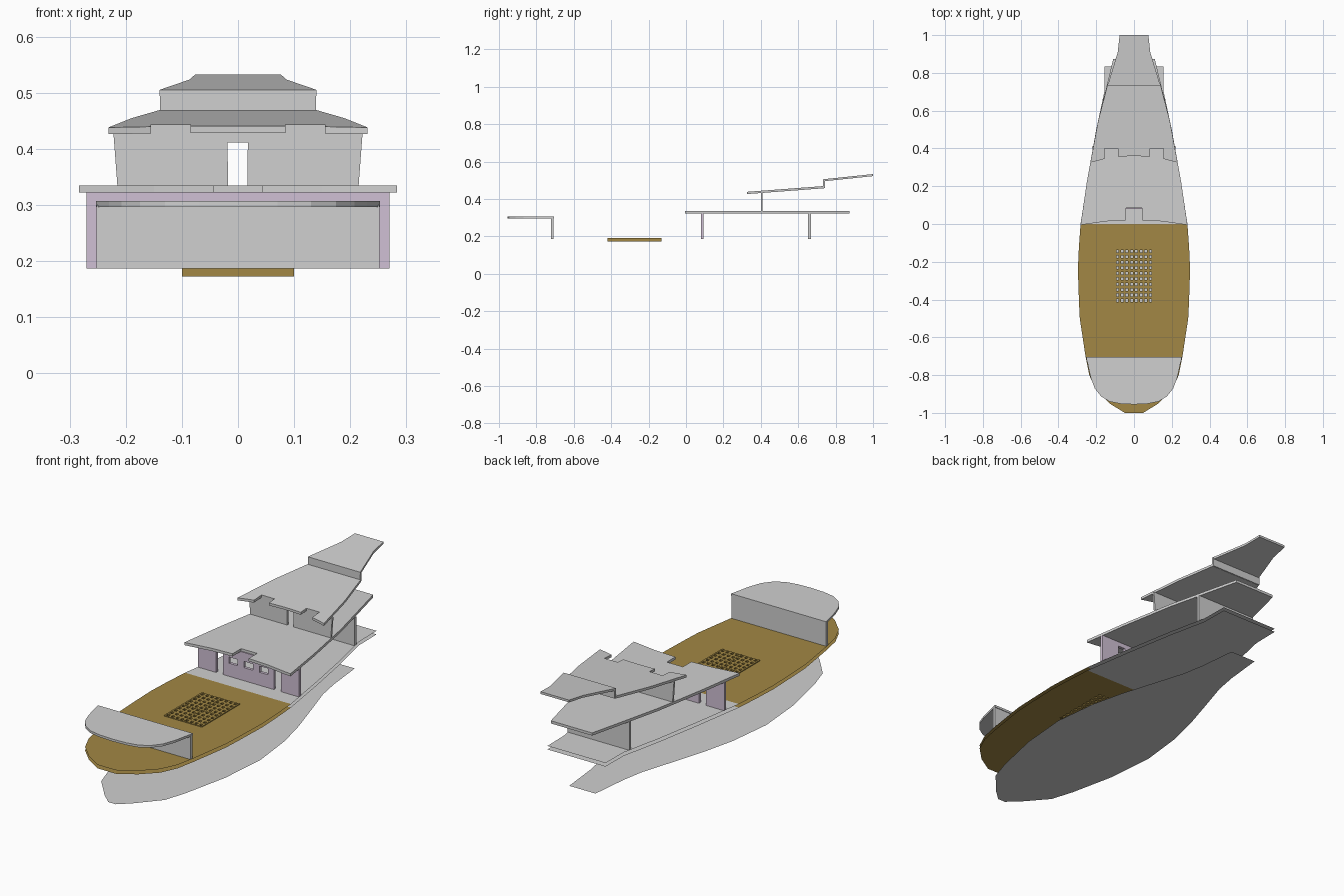
import bpy, bmesh

if "Cube" in bpy.data.objects:
    bpy.data.objects.remove(bpy.data.objects["Cube"], do_unlink=True)


def material(name, rgb):
    m = bpy.data.materials.new(name)
    m.use_nodes = True
    m.diffuse_color = (*rgb, 1)
    m.node_tree.nodes["Principled BSDF"].inputs["Base Color"].default_value = (*rgb, 1)
    return m


GREY = material("light grey", (0.63, 0.63, 0.63))
BROWN = material("deck brown", (0.36, 0.245, 0.058))
MAUVE = material("pale mauve", (0.63, 0.53, 0.66))


def finish(name, bm, *mats, solid=True):
    if solid:
        bmesh.ops.recalc_face_normals(bm, faces=bm.faces)
    mesh = bpy.data.meshes.new(name)
    bm.to_mesh(mesh)
    bm.free()
    for m in mats:
        mesh.materials.append(m)
    ob = bpy.data.objects.new(name, mesh)
    bpy.context.collection.objects.link(ob)
    return ob


def thicken(bm, offset):
    """Extrude every face of a flat panel by an offset vector."""
    ext = bmesh.ops.extrude_face_region(bm, geom=bm.faces[:], use_keep_orig=True)
    moved = [v for v in ext["geom"] if isinstance(v, bmesh.types.BMVert)]
    bmesh.ops.translate(bm, verts=moved, vec=offset)


def slab(name, half, height, thick, mat):
    """Symmetric plate from a half outline, its top following height(y)."""
    outline = half + [(-x, y) for x, y in reversed(half) if x > 0]
    bm = bmesh.new()
    bm.faces.new([bm.verts.new((x, y, height(y))) for x, y in outline])
    thicken(bm, (0, 0, -thick))
    return finish(name, bm, mat)


def panel(name, us, vs, is_hole, place, offset, mat):
    """Grid panel with missing cells, thickened."""
    bm = bmesh.new()
    grid = [[bm.verts.new(place(u, v)) for u in us] for v in vs]
    for j in range(len(vs) - 1):
        for i in range(len(us) - 1):
            if not is_hole(i, j):
                bm.faces.new((grid[j][i], grid[j][i + 1], grid[j + 1][i + 1], grid[j + 1][i]))
    for v in [v for v in bm.verts if not v.link_faces]:
        bm.verts.remove(v)
    thicken(bm, offset)
    return finish(name, bm, mat)


def wall(name, y, xs, zs, holes, mat, thick=0.014, flare=0.0):
    place = lambda x, z: (x * (1 + flare * (z - zs[0])), y, z)
    return panel(name, xs, zs, lambda i, j: (i, j) in holes, place, (0, thick, 0), mat)


HATCH_X, HATCH_Y0, HATCH_Y1 = 0.1, -0.42, -0.13


def sheet(name, stations, z, split=None, hatch=False):
    """Single-surface deck from (y, half width) stations, optionally with a hatch hole."""
    bm = bmesh.new()
    for (y0, w0), (y1, w1) in zip(stations, stations[1:]):
        spans = [((-w0, w0), (-w1, w1))]
        if hatch and HATCH_Y0 <= y0 and y1 <= HATCH_Y1:
            spans = [((-w0, -HATCH_X), (-w1, -HATCH_X)), ((HATCH_X, w0), (HATCH_X, w1))]
        for (a, b), (c, d) in spans:
            f = bm.faces.new([bm.verts.new(p) for p in
                              ((a, y0, z), (b, y0, z), (d, y1, z), (c, y1, z))])
            f.material_index = 1 if split is not None and y1 <= split else 0
    bmesh.ops.remove_doubles(bm, verts=bm.verts, dist=0.0001)
    return finish(name, bm, GREY, BROWN, solid=False)


# Lowest hull floor
sheet("hull_floor", [(-0.96, 0.02), (-0.91, 0.075), (-0.8, 0.17), (-0.69, 0.205),
                     (-0.46, 0.255), (-0.22, 0.275), (0, 0.25), (0.16, 0.212),
                     (0.33, 0.16), (0.49, 0.11), (0.6, 0.09), (0.79, 0.07)], 0)

# Main deck: upper and lower skins, brown ahead of the cabin
deck = [(-1, 0.048), (-0.95, 0.13), (-0.88, 0.2), (-0.8, 0.237), (-0.705, 0.256),
        (-0.5, 0.287), (HATCH_Y0, 0.291), (-0.24, 0.297), (HATCH_Y1, 0.292), (0, 0.283),
        (0.25, 0.244), (0.5, 0.2), (0.7, 0.157), (0.835, 0.155)]
sheet("main_deck_top", deck, 0.187, split=0, hatch=True)
sheet("main_deck_underside", deck, 0.170, split=0, hatch=True)


# Hatch grating: evenly spaced bars with a wider bar across the middle
def bars(start, end, count):
    pitch = (end - start) / count
    edges = [start]
    for k in range(count):
        edges += [start + (k + 0.25) * pitch, start + (k + 0.75) * pitch]
    return edges + [end]


panel("hatch_grating", bars(-HATCH_X, HATCH_X, 8), bars(HATCH_Y0, HATCH_Y1, 10),
      lambda i, j: i % 2 == 1 and j % 2 == 1,
      lambda x, y: (x, y, 0.19), (0, 0, -0.018), BROWN)
for side, x in (("middle", 0), ("left", 0.098), ("right", -0.098)):
    panel("hatch_rail_" + side, [x - 0.004, x + 0.004], [HATCH_Y0, HATCH_Y1],
          lambda i, j: False, lambda u, v: (u, v, 0.191), (0, 0, -0.004), BROWN)
panel("hatch_crossbar", [-HATCH_X, HATCH_X], [-0.281, -0.269],
      lambda i, j: False, lambda u, v: (u, v, 0.191), (0, 0, -0.004), BROWN)

# Bow shelter
wall("bow_wall", -0.722, [-0.252, 0.252], [0.187, 0.3], (), GREY)
slab("bow_roof", [(0, -0.955), (0.07, -0.952), (0.13, -0.94), (0.175, -0.912), (0.208, -0.87),
                  (0.23, -0.81), (0.253, -0.705)], lambda y: 0.307, 0.011, GREY)

# Cabin front wall with two doorways and three windows
wall("cabin_front_wall", 0.08,
     [-0.27, -0.173, -0.135, -0.105, -0.06, -0.025, 0.025, 0.06, 0.105, 0.135, 0.173, 0.27],
     [0.187, 0.25, 0.28, 0.3, 0.323],
     {(1, 0), (1, 1), (1, 2), (9, 0), (9, 1), (9, 2), (3, 1), (5, 1), (7, 1)}, MAUVE)
wall("cabin_rear_wall", 0.653, [-0.165, 0.165], [0.187, 0.323], (), GREY)

# Upper deck with a stair notch in its front edge
slab("upper_deck", [(0, 0.085), (0.043, 0.085), (0.043, 0.02), (0.15, 0.014), (0.283, -0.005),
                    (0.25, 0.22), (0.2, 0.5), (0.14, 0.75), (0.11, 0.873)],
     lambda y: 0.335, 0.013, GREY)
wall("upper_cabin_wall", 0.4, [-0.215, -0.018, 0.017, 0.215], [0.335, 0.411, 0.434],
     {(1, 0)}, GREY, 0.01, flare=0.35)

# Raked top roof, step and stern roof
slab("top_roof", [(0, 0.36), (0.085, 0.357), (0.085, 0.4), (0.155, 0.4), (0.155, 0.345),
                  (0.231, 0.325), (0.19, 0.545), (0.14, 0.738)],
     lambda y: 0.438 + (y - 0.325) * 0.075, 0.012, GREY)
wall("roof_step", 0.732, [-0.139, 0.139], [0.458, 0.502], (), GREY, 0.01)
slab("stern_roof", [(0, 0.732), (0.14, 0.732), (0.086, 0.91), (0.076, 1.0)],
     lambda y: 0.505 + (y - 0.732) * 0.104, 0.011, GREY)
